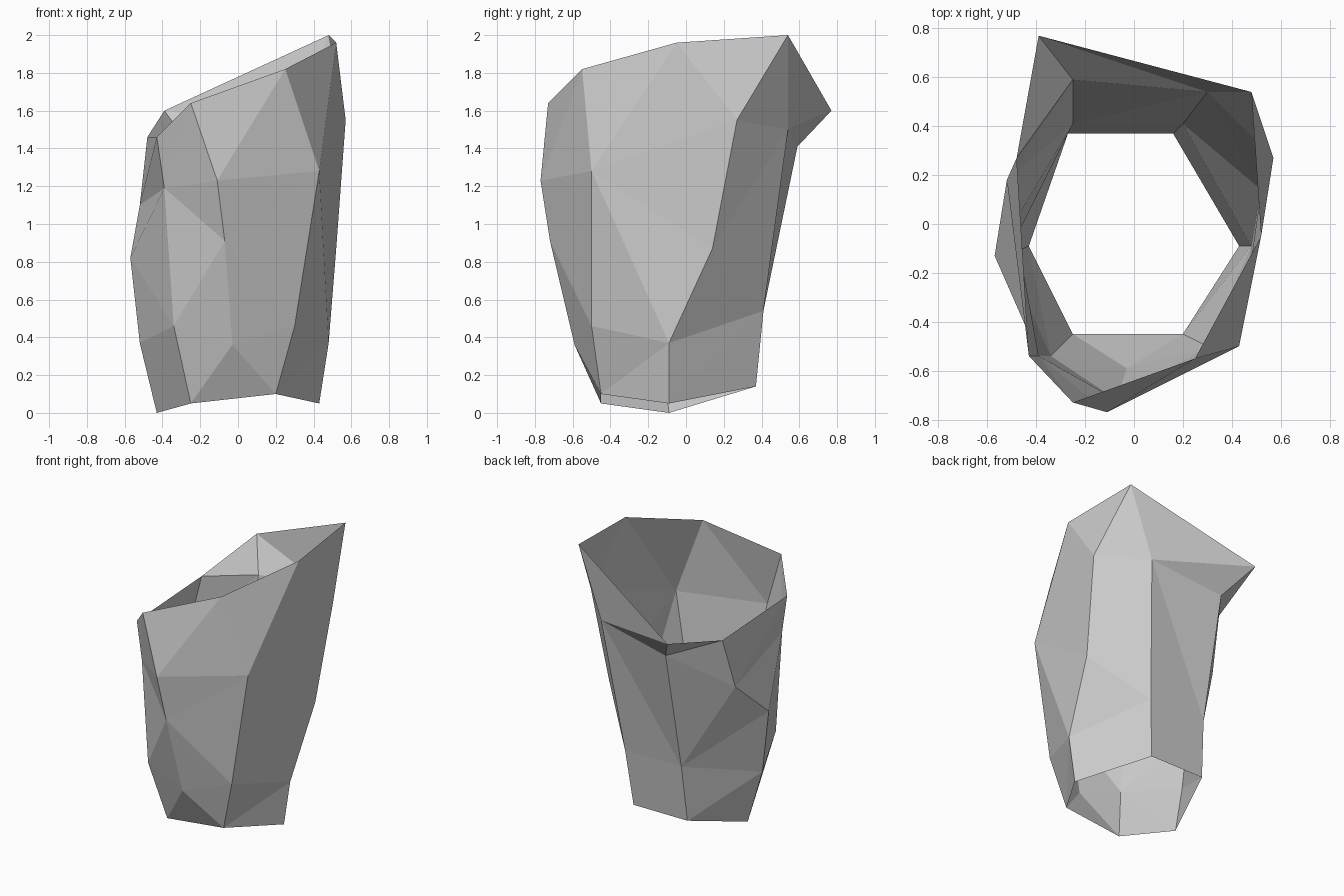
import bpy
import bmesh

cube = bpy.data.objects.get("Cube")
if cube:
    bpy.data.objects.remove(cube, do_unlink=True)

# One plain colour for the whole shell
grey = bpy.data.materials.new("plain_grey")
grey.use_nodes = True
colour = (0.6, 0.6, 0.6, 1.0)
grey.diffuse_color = colour
grey.node_tree.nodes["Principled BSDF"].inputs["Base Color"].default_value = colour

# Vertical ridges of the open sleeve, each running from bottom rim to top rim
ridges = {
    "left": [(-.43, -.09, 0), (-.52, -.13, .37), (-.57, -.13, .82),
             (-.52, .18, 1.1), (-.48, .27, 1.46)],
    "front_left": [(-.25, -.45, .05), (-.34, -.54, .46), (-.39, -.54, 1.19),
                   (-.43, -.54, 1.46)],
    "front": [(-.03, -.59, .36), (-.07, -.72, .91), (-.11, -.77, 1.23),
              (-.25, -.73, 1.64)],
    "front_right": [(.2, -.45, .1), (.3, -.5, .46), (.43, -.5, 1.28),
                    (.25, -.55, 1.82)],
    "right": [(.43, -.09, .05), (.48, -.09, .37), (.52, .14, .87),
              (.57, .27, 1.55), (.52, -.05, 1.96)],
    "back_right": [(.16, .37, .14), (.2, .41, .54), (.3, .54, 1.5),
                   (.48, .54, 2)],
    "back_left": [(-.27, .37, .14), (-.25, .41, .54), (-.25, .59, 1.41),
                  (-.39, .77, 1.6)],
}

# Order in which each panel climbs its two ridges (l = left one, r = right one)
panels = [
    ("left", "front_left", "rllrlrl"),
    ("front_left", "front", "lrlrrl"),
    ("front", "front_right", "rlrlrl"),
    ("front_right", "right", "rllrrrl"),
    ("right", "back_right", "rllrlrl"),
    ("back_right", "back_left", "rllrrl"),
    ("back_left", "left", "rlrrlrl"),
]


def stitch(bm, left, right, steps):
    """Fill the gap between two ridges with a zigzag of triangles."""
    i = j = 0
    for step in steps:
        if step == "l":
            bm.faces.new((left[i], right[j], left[i + 1]))
            i += 1
        else:
            bm.faces.new((left[i], right[j], right[j + 1]))
            j += 1


bm = bmesh.new()
verts = {name: [bm.verts.new(p) for p in path] for name, path in ridges.items()}
for left, right, steps in panels:
    stitch(bm, verts[left], verts[right], steps)

# The front ridge stops short of the bottom rim, closed by one triangle
bm.faces.new((verts["front_left"][0], verts["front_right"][0], verts["front"][0]))

mesh = bpy.data.meshes.new("faceted_sleeve")
bm.to_mesh(mesh)
bm.free()
mesh.materials.append(grey)
sleeve = bpy.data.objects.new("faceted_sleeve", mesh)
bpy.context.collection.objects.link(sleeve)
